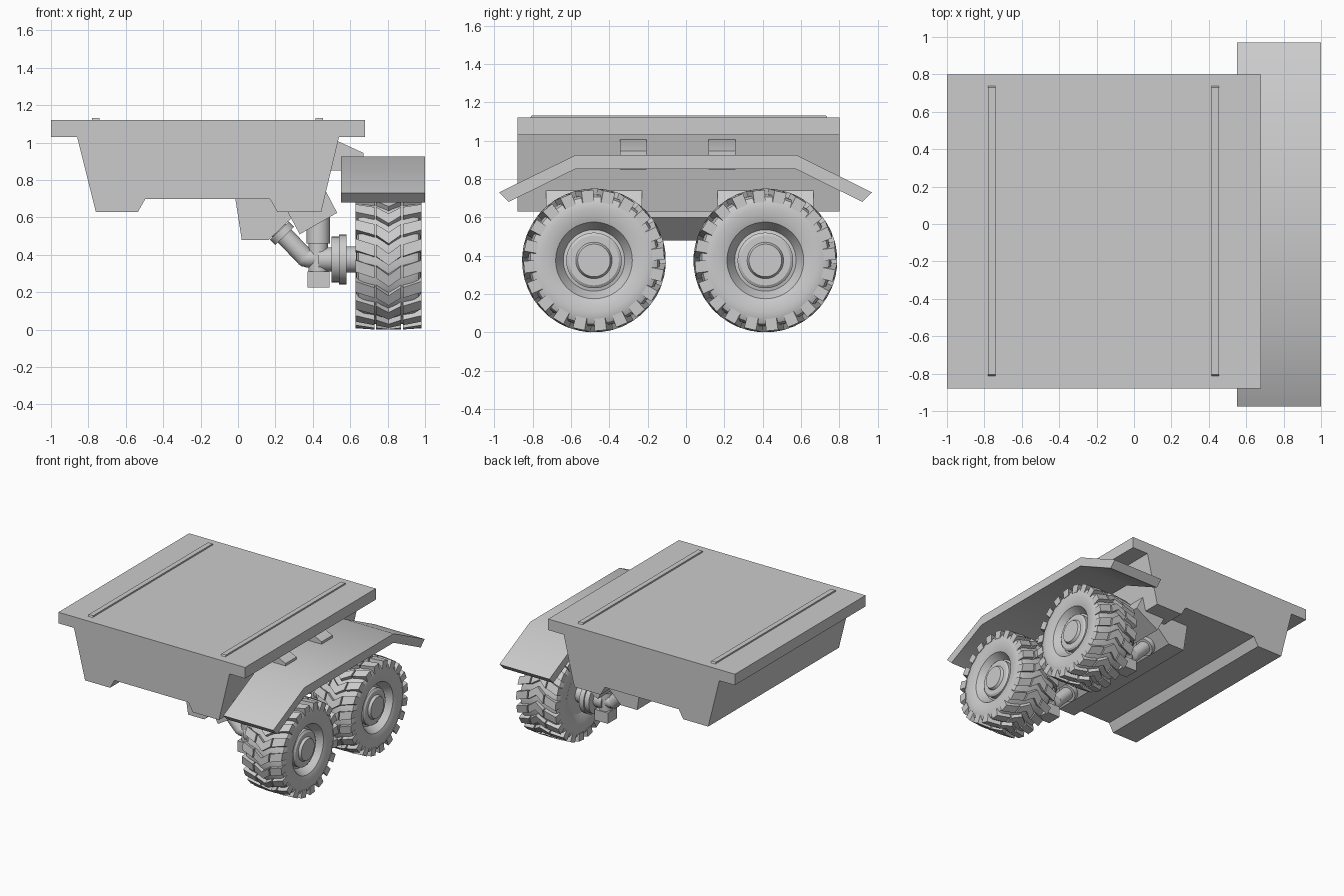
import bpy, bmesh, math
from mathutils import Vector, Matrix

if "Cube" in bpy.data.objects:
    bpy.data.objects.remove(bpy.data.objects["Cube"])

grey = bpy.data.materials.new("plain grey")
grey.diffuse_color = (0.6, 0.6, 0.6, 1)
grey.use_nodes = True
grey.node_tree.nodes["Principled BSDF"].inputs["Base Color"].default_value = grey.diffuse_color


def finish(name, bm):
    bmesh.ops.remove_doubles(bm, verts=bm.verts, dist=1e-5)
    bmesh.ops.recalc_face_normals(bm, faces=bm.faces)
    me = bpy.data.meshes.new(name)
    bm.to_mesh(me)
    bm.free()
    me.materials.append(grey)
    ob = bpy.data.objects.new(name, me)
    bpy.context.collection.objects.link(ob)
    return ob


def prism(name, pts, a, b, along="y"):
    """Extrude a profile: (x,z) along y, or (y,z) along x."""
    bm = bmesh.new()
    co = (lambda p, t: (p[0], t, p[1])) if along == "y" else (lambda p, t: (t, p[0], p[1]))
    lo = [bm.verts.new(co(p, a)) for p in pts]
    hi = [bm.verts.new(co(p, b)) for p in pts]
    bm.faces.new(lo)
    bm.faces.new(hi)
    n = len(pts)
    for i in range(n):
        j = (i + 1) % n
        bm.faces.new((lo[i], lo[j], hi[j], hi[i]))
    return finish(name, bm)


def box(name, x0, x1, y0, y1, z0, z1):
    return prism(name, [(x0, z0), (x1, z0), (x1, z1), (x0, z1)], y0, y1)


def lathe(name, pts, origin, direction, n=32):
    """Revolve (distance, radius) points around an axis."""
    bm = bmesh.new()
    m = Matrix.Translation(origin) @ Vector(direction).to_track_quat("Z", "Y").to_matrix().to_4x4()
    rings = []
    for h, r in pts:
        if r == 0:
            rings.append([bm.verts.new(m @ Vector((0, 0, h)))] * n)
        else:
            rings.append([bm.verts.new(m @ Vector((r * math.cos(k * math.tau / n),
                                                   r * math.sin(k * math.tau / n), h)))
                          for k in range(n)])
    for a, b in zip(rings, rings[1:]):
        for k in range(n):
            j = (k + 1) % n
            bm.faces.new(list(dict.fromkeys((a[k], a[j], b[j], b[k]))))
    return finish(name, bm)


def tread(name, wy, wz):
    """Chevron lugs around the tyre."""
    bm = bmesh.new()
    mid, count, half = 0.805, 20, 0.095
    # per side: start, end (from the middle), angle offsets, base and top radii
    parts = [(0.0, 0.066, 0.0, 0.13, 0.33, 0.33, 0.375, 0.375),
             (0.076, 0.177, 0.13, 0.22, 0.33, 0.305, 0.375, 0.368)]
    for i in range(count):
        t0 = i * math.tau / count - math.pi / 2
        for s in (-1, 1):
            for xa, xb, oa, ob, ba, bb, ta, tb in parts:
                v = []
                for x, o, r0, r1 in ((xa, oa, ba, ta), (xb, ob, bb, tb)):
                    for r, w in ((r0, -half), (r0, half), (r1, half * 0.9), (r1, -half * 0.9)):
                        t = t0 - o + w
                        v.append(bm.verts.new((mid + s * x, wy + r * math.cos(t), wz + r * math.sin(t))))
                for f in ((0, 1, 2, 3), (4, 5, 6, 7), (0, 1, 5, 4),
                          (1, 2, 6, 5), (2, 3, 7, 6), (3, 0, 4, 7)):
                    bm.faces.new([v[k] for k in f])
    return finish(name, bm)


# Hull with overhanging deck and a channel underneath
prism("hull", [(-1, 1.12), (-1, 1.03), (-0.86, 1.03), (-0.76, 0.63), (-0.535, 0.63),
               (-0.495, 0.70), (0.17, 0.70), (0.21, 0.63), (0.445, 0.63),
               (0.54, 1.03), (0.68, 1.03), (0.68, 1.12)], -0.88, 0.80)

# Deck rails with bevelled ends
for x in (-0.76, 0.435):
    prism("deck_rail", [(-0.815, 1.115), (-0.805, 1.132), (0.73, 1.132), (0.74, 1.115)],
          x - 0.02, x + 0.02, "x")

# Keel beam under the hull
prism("keel_beam", [(-0.015, 0.705), (0.02, 0.48), (0.165, 0.48), (0.29, 0.60), (0.29, 0.705)],
      -0.67, 0.60)

# Fender and its brackets
prism("fender", [(-0.975, 0.73), (-0.575, 0.925), (0.575, 0.925), (0.97, 0.73), (0.92, 0.68),
                 (0.57, 0.853), (-0.575, 0.853), (-0.925, 0.68)], 0.55, 1.0, "x")
for y in (-0.275, 0.187):
    prism("fender_bracket", [(0.50, 1.005), (0.54, 1.005), (0.67, 0.945), (0.67, 0.92),
                             (0.56, 0.85), (0.48, 0.85)], y - 0.07, y + 0.07)

# Wheels and suspension
R = 0.375
for wy in (-0.48, 0.414):
    lathe("tyre", [(0.66, 0.16), (0.638, 0.21), (0.63, 0.27), (0.634, 0.31), (0.645, 0.332),
                   (0.67, 0.343), (0.805, 0.346), (0.94, 0.343), (0.965, 0.332), (0.976, 0.31),
                   (0.98, 0.27), (0.972, 0.22), (0.965, 0.20), (0.90, 0.16)],
          (0, wy, R), (1, 0, 0), 64)
    tread("tyre_tread", wy, R)
    lathe("rim", [(0.66, 0), (0.66, 0.165), (0.895, 0.165), (0.90, 0.145), (0.935, 0.145),
                  (0.945, 0.13), (0.945, 0.095), (0.965, 0.085), (0.965, 0)],
          (0, wy, R), (1, 0, 0), 48)
    lathe("axle_hub", [(0.43, 0), (0.43, 0.065), (0.50, 0.065), (0.50, 0.122), (0.54, 0.122),
                       (0.54, 0.133), (0.58, 0.133), (0.58, 0.07), (0.67, 0.07), (0.67, 0)],
          (0, wy, R), (1, 0, 0))
    # Angled mounting block against the sloping hull side
    prism("suspension_mount", [(0.33, 0.51), (0.53, 0.625), (0.47, 0.74), (0.26, 0.64)],
          wy - 0.25, wy + 0.25)
    # Upright strut with foot block
    lathe("strut", [(0.28, 0), (0.28, 0.052), (0.46, 0.052), (0.46, 0.063), (0.62, 0.063), (0.62, 0)],
          (0.43, wy, 0), (0, 0, 1))
    box("strut_foot", 0.372, 0.49, wy - 0.06, wy + 0.06, 0.225, 0.312)
    # Drive shaft: slanted tube with collar, and an elbow joint
    lathe("drive_shaft", [(-0.06, 0), (-0.06, 0.05), (-0.02, 0.05), (-0.02, 0.07), (0.02, 0.07),
                          (0.02, 0.05), (0.175, 0.05), (0.175, 0)],
          (0.235, wy, 0.515), (0.7, 0, -0.72))
    ball = [(-0.05 * math.cos(k * math.pi / 8), 0.05 * math.sin(k * math.pi / 8)) for k in range(1, 8)]
    lathe("shaft_elbow", [(-0.05, 0)] + ball + [(0.05, 0)], (0.36, wy, 0.385), (1, 0, 0))
    lathe("shaft_stub", [(0, 0), (0, 0.05), (0.08, 0.05), (0.08, 0)], (0.36, wy, 0.382), (1, 0, 0))

# Smooth the round parts, keep hard edges
bpy.ops.object.select_all(action="SELECT")
bpy.context.view_layer.objects.active = bpy.context.collection.objects[0]
bpy.ops.object.shade_smooth_by_angle(angle=math.radians(30))
